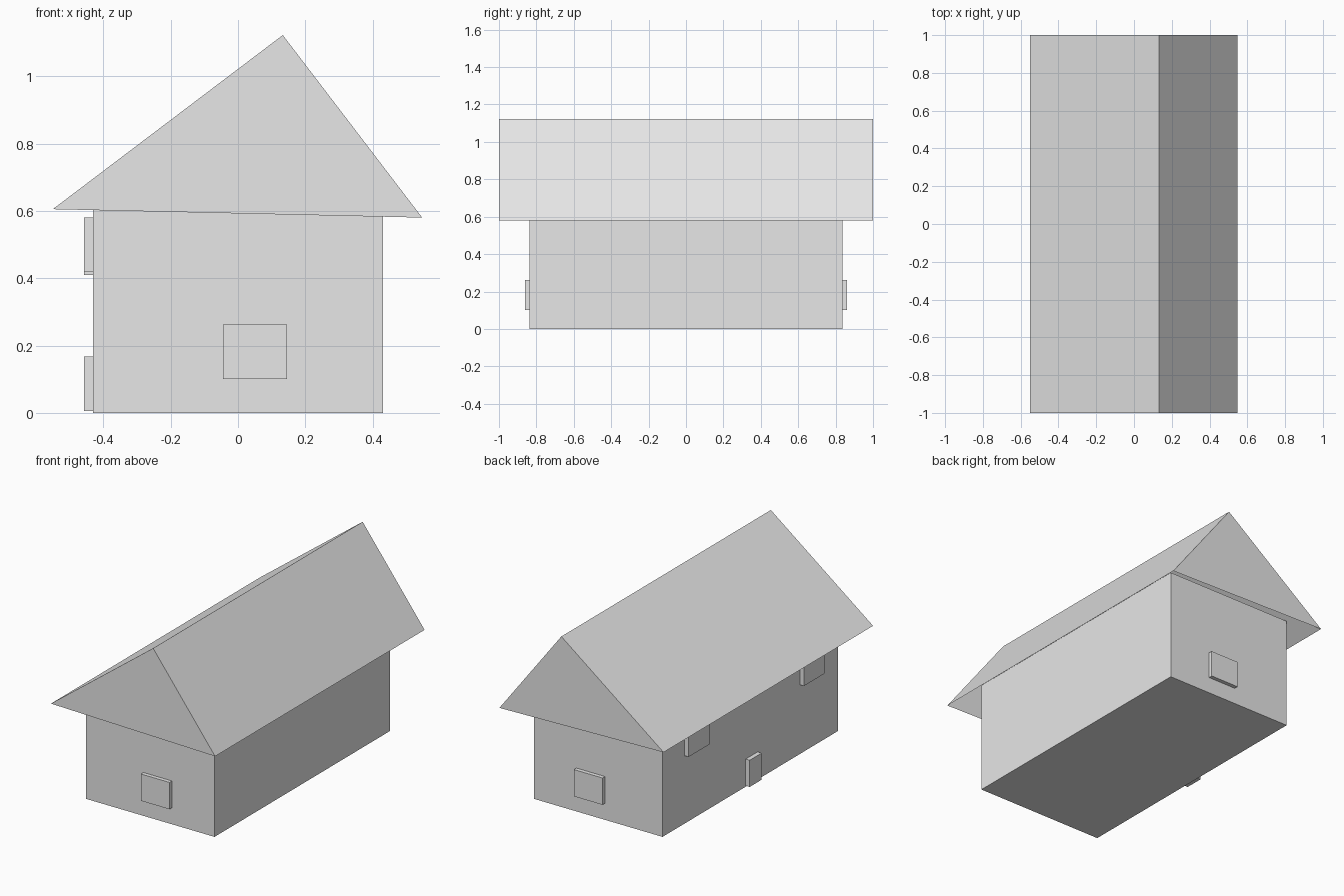
import bpy
import bmesh
from mathutils import Matrix, Vector

default = bpy.data.objects.get("Cube")
if default:
    bpy.data.objects.remove(default, do_unlink=True)

# Single plain grey for the whole building
grey = bpy.data.materials.new("plain_grey")
grey.use_nodes = True
colour = (0.8, 0.8, 0.8, 1.0)
grey.diffuse_color = colour
grey.node_tree.nodes["Principled BSDF"].inputs["Base Color"].default_value = colour


def finish(name, bm):
    bmesh.ops.recalc_face_normals(bm, faces=bm.faces)
    mesh = bpy.data.meshes.new(name)
    bm.to_mesh(mesh)
    bm.free()
    mesh.materials.append(grey)
    obj = bpy.data.objects.new(name, mesh)
    bpy.context.scene.collection.objects.link(obj)
    return obj


def box(name, low, high):
    low, high = Vector(low), Vector(high)
    bm = bmesh.new()
    bmesh.ops.create_cube(bm, size=1, matrix=Matrix.Translation((low + high) / 2)
                          @ Matrix.Diagonal((*(high - low), 1)))
    return finish(name, bm)


# Main body: reaches up inside the hollow roof
wall_x, wall_y = 0.43, 0.838
box("walls", (-wall_x, -wall_y, 0), (wall_x, wall_y, 0.684))

# Roof: lopsided gable shell with closed ends and an open underside
profile = [(-0.55, 0.605), (0.133, 1.122), (0.547, 0.58)]
bm = bmesh.new()
front, back = ([bm.verts.new((x, y, z)) for x, z in profile] for y in (-1, 1))
bm.faces.new(front)
bm.faces.new(back[::-1])
for i in range(2):
    bm.faces.new((front[i], back[i], back[i + 1], front[i + 1]))
finish("roof", bm)

# Gable windows: one raised panel on each end wall
for name, side in (("front_window", -1), ("back_window", 1)):
    y0, y1 = sorted((side * (wall_y - 0.01), side * 0.862))
    box(name, (-0.045, y0, 0.1), (0.146, y1, 0.262))

# Side wall panels: two high windows and a low door
outer, inner = -0.457, -wall_x + 0.01
for name, y0, y1, z0, z1 in (
        ("side_window_front", -0.67, -0.473, 0.418, 0.58),
        ("side_window_back", 0.43, 0.628, 0.41, 0.575),
        ("side_door", -0.07, 0.045, 0.006, 0.167)):
    box(name, (outer, y0, z0), (inner, y1, z1))
